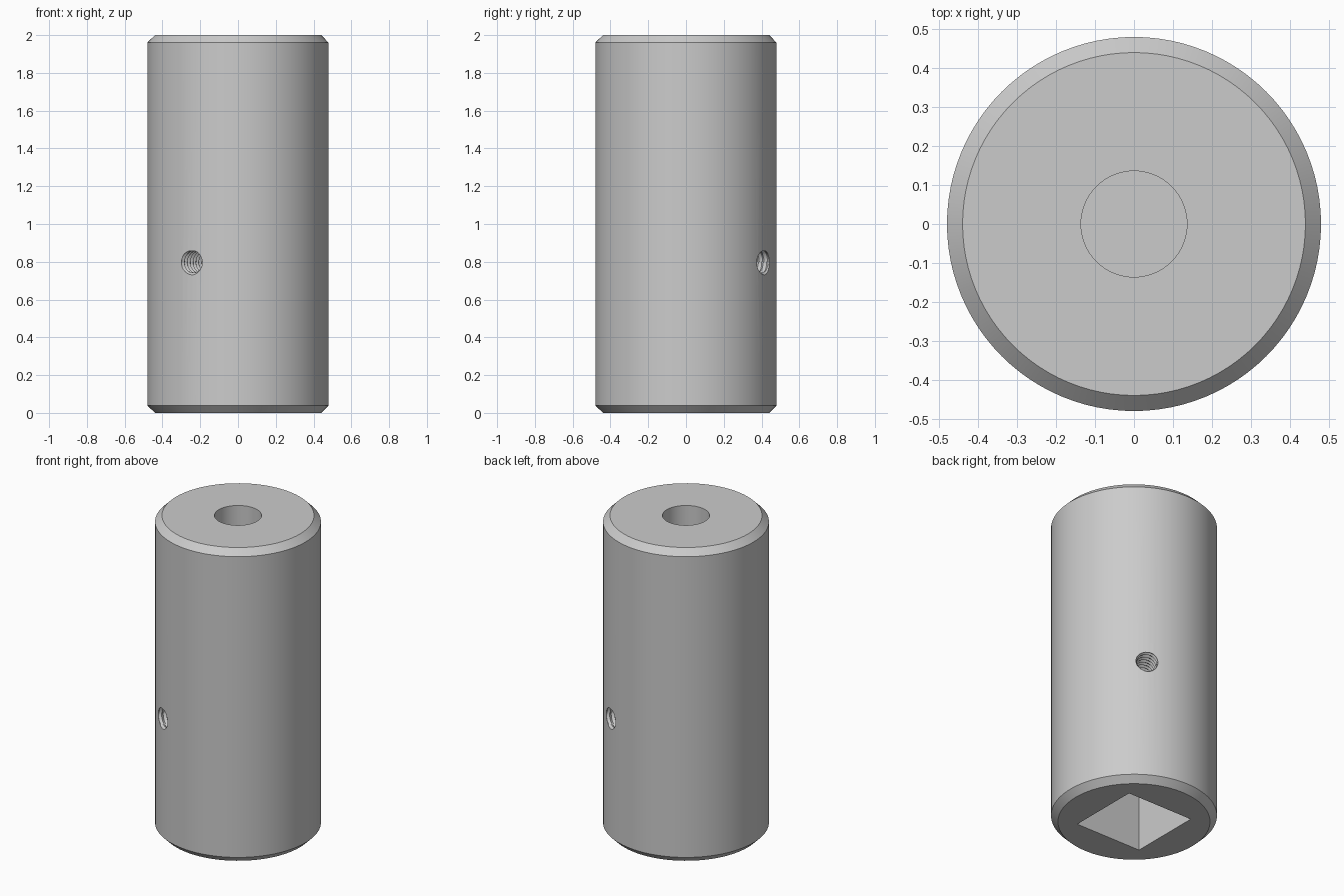
import bpy, bmesh, math

if "Cube" in bpy.data.objects:
    bpy.data.objects.remove(bpy.data.objects["Cube"])

R, H, CH = 0.48, 2.0, 0.04        # body radius, height, chamfer
BORE_R, BORE_FLOOR = 0.136, 0.66
SOCKET, SOCKET_DEPTH = 0.233, 0.56
SEG = 96

steel = bpy.data.materials.new("grey_steel")
steel.diffuse_color = (0.6, 0.6, 0.6, 1)
steel.use_nodes = True
steel.node_tree.nodes["Principled BSDF"].inputs["Base Color"].default_value = steel.diffuse_color


def loft(name, rings):
    """Closed solid from a list of equal-length point rings."""
    bm = bmesh.new()
    rows = [[bm.verts.new(p) for p in ring] for ring in rings]
    n = len(rows[0])
    for a, b in zip(rows, rows[1:]):
        for i in range(n):
            j = (i + 1) % n
            bm.faces.new((a[i], a[j], b[j], b[i]))
    bm.faces.new(rows[0][::-1])
    bm.faces.new(rows[-1])
    bmesh.ops.recalc_face_normals(bm, faces=bm.faces)
    mesh = bpy.data.meshes.new(name)
    bm.to_mesh(mesh)
    bm.free()
    mesh.materials.append(steel)
    obj = bpy.data.objects.new(name, mesh)
    bpy.context.collection.objects.link(obj)
    return obj


def circle(r, z, n=SEG):
    return [(r * math.cos(2 * math.pi * i / n), r * math.sin(2 * math.pi * i / n), z)
            for i in range(n)]


def square(s, z):
    return [(-s, -s, z), (s, -s, z), (s, s, z), (-s, s, z)]


def thread_rings(r_minor, r_major, pitch, length, n=32, steps=6):
    """Helical V-thread around z, centred on the origin."""
    rings = []
    count = int(length / pitch) * steps
    for k in range(count + 1):
        t = k / steps
        ring = []
        for i in range(n):
            wave = abs(((t - i / n) % 1) * 2 - 1)
            r = r_minor + (r_major - r_minor) * wave
            a = 2 * math.pi * i / n
            ring.append((r * math.cos(a), r * math.sin(a), t * pitch - length / 2))
        rings.append(ring)
    return rings


# chamfered cylindrical body
body = loft("coupling_body", [circle(R - CH, 0), circle(R, CH),
                              circle(R, H - CH), circle(R - CH, H)])

# blind round bore from the top, square drive socket from below
bore = loft("bore_cutter", [circle(BORE_R, BORE_FLOOR, 64), circle(BORE_R, H + 0.1, 64)])
socket = loft("socket_cutter", [square(SOCKET, -0.1), square(SOCKET, SOCKET_DEPTH)])

# two opposite threaded set-screw holes, cut by one cross thread
thread = loft("thread_cutter", thread_rings(0.058, 0.07, 0.03, 1.2))
thread.rotation_euler = (0, math.pi / 2, math.radians(59.5))
thread.location = (0, 0, 0.8)

for cutter in (bore, socket, thread):
    mod = body.modifiers.new(cutter.name, 'BOOLEAN')
    mod.operation = 'DIFFERENCE'
    mod.solver = 'EXACT'
    mod.object = cutter

# apply the cuts, drop the cutters and smooth the curved walls
bpy.context.view_layer.update()
bpy.context.view_layer.objects.active = body
body.select_set(True)
for mod in list(body.modifiers):
    bpy.ops.object.modifier_apply(modifier=mod.name)
for cutter in (bore, socket, thread):
    bpy.data.objects.remove(cutter)
bpy.ops.object.shade_smooth_by_angle(angle=math.radians(30))
